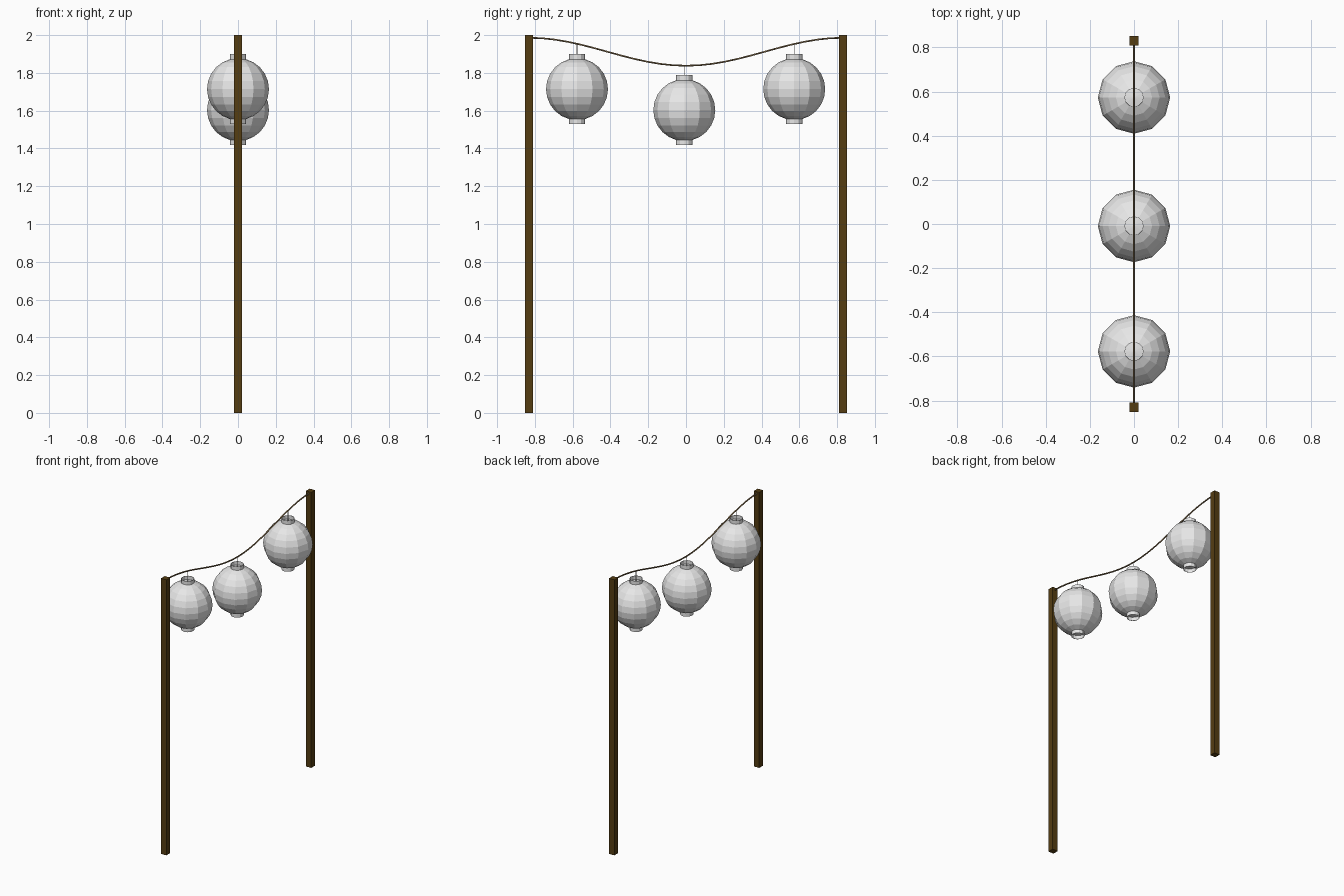
import bpy, bmesh, math
from mathutils import Matrix, Vector

if "Cube" in bpy.data.objects:
    bpy.data.objects.remove(bpy.data.objects["Cube"])


def material(name, rgb):
    m = bpy.data.materials.new(name)
    m.diffuse_color = (*rgb, 1)
    m.use_nodes = True
    m.node_tree.nodes["Principled BSDF"].inputs["Base Color"].default_value = m.diffuse_color
    return m


WOOD = material("dark wood", (0.09, 0.047, 0.006))
ROPE = material("rope tan", (0.21, 0.14, 0.065))
PAPER = material("pale paper", (0.8, 0.8, 0.8))


def finish(bm, name, mat):
    me = bpy.data.meshes.new(name)
    bm.to_mesh(me)
    bm.free()
    me.materials.append(mat)
    ob = bpy.data.objects.new(name, me)
    bpy.context.collection.objects.link(ob)
    return ob


def rope_z(y):
    # sagging line that levels off at both posts
    return 1.838 + 0.148 * (1 - math.cos(math.pi * y / 0.832)) / 2


# Two square posts
for side, label in ((-1, "front"), (1, "back")):
    bm = bmesh.new()
    bmesh.ops.create_cube(bm, size=1, matrix=Matrix.Translation((0, side * 0.831, 1))
                          @ Matrix.Diagonal((0.043, 0.043, 2, 1)))
    finish(bm, label + "_post", WOOD)

# Sagging rope between the posts
curve = bpy.data.curves.new("rope", 'CURVE')
curve.dimensions = '3D'
curve.bevel_depth = 0.005
curve.bevel_resolution = 1
curve.use_fill_caps = True
spline = curve.splines.new('POLY')
N = 24
spline.points.add(N)
for i, p in enumerate(spline.points):
    y = -0.832 + 1.664 * i / N
    p.co = (0, y, rope_z(y), 1)
curve.materials.append(ROPE)
rope = bpy.data.objects.new("rope", curve)
bpy.context.collection.objects.link(rope)

# Lanterns: faceted globe, an open collar at each end, thin hanger
R, SEG = 0.164, 12
COLLAR_R = R * math.sin(math.radians(15))
COLLAR_Z = R * math.cos(math.radians(15))


def lantern(label, y, z):
    centre = Vector((0, y, z))
    bm = bmesh.new()
    bmesh.ops.create_uvsphere(bm, u_segments=SEG, v_segments=12, radius=R,
                              matrix=Matrix.Translation(centre))
    finish(bm, label + "_lantern_globe", PAPER)

    for s, end in ((1, "top"), (-1, "bottom")):
        bm = bmesh.new()
        height = 0.185 - COLLAR_Z + 0.004
        mid = centre + Vector((0, 0, s * (0.185 - height / 2)))
        bmesh.ops.create_cone(bm, cap_ends=False, segments=SEG, radius1=COLLAR_R + 0.001,
                              radius2=COLLAR_R + 0.001, depth=height,
                              matrix=Matrix.Translation(mid))
        collar = finish(bm, f"{label}_lantern_{end}_collar", PAPER)
        wall = collar.modifiers.new("wall", 'SOLIDIFY')
        wall.thickness = 0.002
        wall.offset = -1

    bm = bmesh.new()
    low, high = z + R - 0.002, rope_z(y)
    bmesh.ops.create_cone(bm, cap_ends=True, segments=6, radius1=0.002, radius2=0.002,
                          depth=high - low,
                          matrix=Matrix.Translation((0, y, (low + high) / 2)))
    finish(bm, label + "_lantern_hanger", PAPER)


lantern("front", -0.577, 1.714)
lantern("middle", -0.009, 1.603)
lantern("back", 0.573, 1.714)
